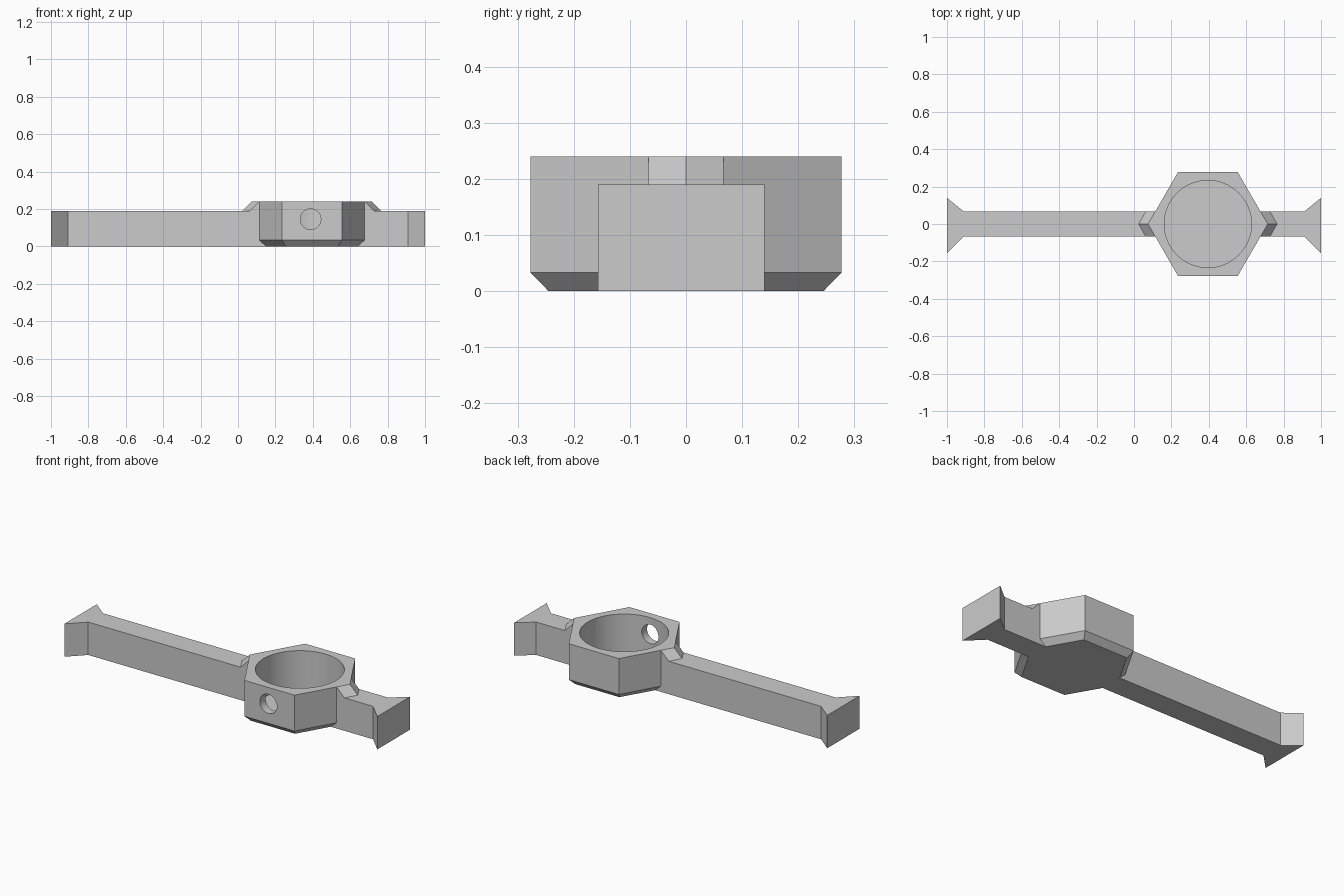
import bpy, bmesh, math
from mathutils import Matrix

cube = bpy.data.objects.get("Cube")
if cube:
    bpy.data.objects.remove(cube, do_unlink=True)

CX = 0.395            # centre of the socket along the bar
HEX_R = 0.32          # hexagon corner radius
TOP, BAR_TOP, BAR_HALF = 0.24, 0.19, 0.067

grey = bpy.data.materials.new("plain grey")
grey.use_nodes = True
colour = (0.6, 0.6, 0.6, 1)
grey.diffuse_color = colour
grey.node_tree.nodes["Principled BSDF"].inputs["Base Color"].default_value = colour


def make(name, bm):
    bmesh.ops.recalc_face_normals(bm, faces=bm.faces)
    mesh = bpy.data.meshes.new(name)
    bm.to_mesh(mesh)
    bm.free()
    mesh.materials.append(grey)
    obj = bpy.data.objects.new(name, mesh)
    bpy.context.collection.objects.link(obj)
    return obj


def loft(name, sides, rings):
    """Stack of regular polygons, each ring given as (radius, z)."""
    bm = bmesh.new()
    loops = [[bm.verts.new((CX + r * math.cos(math.tau * i / sides),
                            r * math.sin(math.tau * i / sides), z))
              for i in range(sides)] for r, z in rings]
    for a, b in zip(loops, loops[1:]):
        for i in range(sides):
            j = (i + 1) % sides
            bm.faces.new((a[i], a[j], b[j], b[i]))
    bm.faces.new(loops[0])
    bm.faces.new(loops[-1])
    return make(name, bm)


def boolean(target, tool, operation):
    mod = target.modifiers.new(tool.name, 'BOOLEAN')
    mod.operation, mod.object, mod.solver = operation, tool, 'EXACT'
    bpy.context.view_layer.objects.active = target
    bpy.ops.object.modifier_apply(modifier=mod.name)
    bpy.data.objects.remove(tool, do_unlink=True)


# Bar with flared ends, extruded from its plan outline
right = [(0.91, -BAR_HALF), (1, -0.157), (1, 0.14), (0.91, BAR_HALF)]
outline = right + [(-x, y) for x, y in reversed(right)]
bm = bmesh.new()
base = bm.faces.new([bm.verts.new((x, y, 0)) for x, y in outline])
ext = bmesh.ops.extrude_face_region(bm, geom=[base])["geom"]
bmesh.ops.translate(bm, vec=(0, 0, BAR_TOP),
                    verts=[v for v in ext if isinstance(v, bmesh.types.BMVert)])
body = make("wrench_body", bm)

# Sloped collars where the socket meets the bar
collar = loft("collar", 6, [(0.386, 0.18), (HEX_R, TOP)])
for vert in collar.data.vertices:
    if vert.co.z < 0.2:
        vert.co.x = CX + (vert.co.x - CX) * (HEX_R + 0.06) / 0.386
bm = bmesh.new()
bmesh.ops.create_cube(bm, size=1, matrix=Matrix.Translation((CX, 0, 0.2))
                      @ Matrix.Diagonal((1, 2 * BAR_HALF, 1, 1)))
boolean(collar, make("collar_trim", bm), 'INTERSECT')
boolean(body, collar, 'UNION')

# Hexagonal socket with a bevelled underside
socket = loft("socket", 6, [(0.283, 0), (HEX_R, 0.033), (HEX_R, TOP)])
boolean(body, socket, 'UNION')

# Round bore with a thin floor
boolean(body, loft("bore", 64, [(0.233, 0.015), (0.233, 0.4)]), 'DIFFERENCE')

# Screw hole through the front wall
bm = bmesh.new()
bmesh.ops.create_cone(bm, cap_ends=True, segments=32, radius1=0.055, radius2=0.055,
                      depth=0.3, matrix=Matrix.Translation((0.388, -0.27, 0.145))
                      @ Matrix.Rotation(math.pi / 2, 4, 'X'))
boolean(body, make("screw_hole", bm), 'DIFFERENCE')

bpy.ops.object.select_all(action='DESELECT')
body.select_set(True)
bpy.context.view_layer.objects.active = body
bpy.ops.object.shade_smooth_by_angle(angle=math.radians(25))
